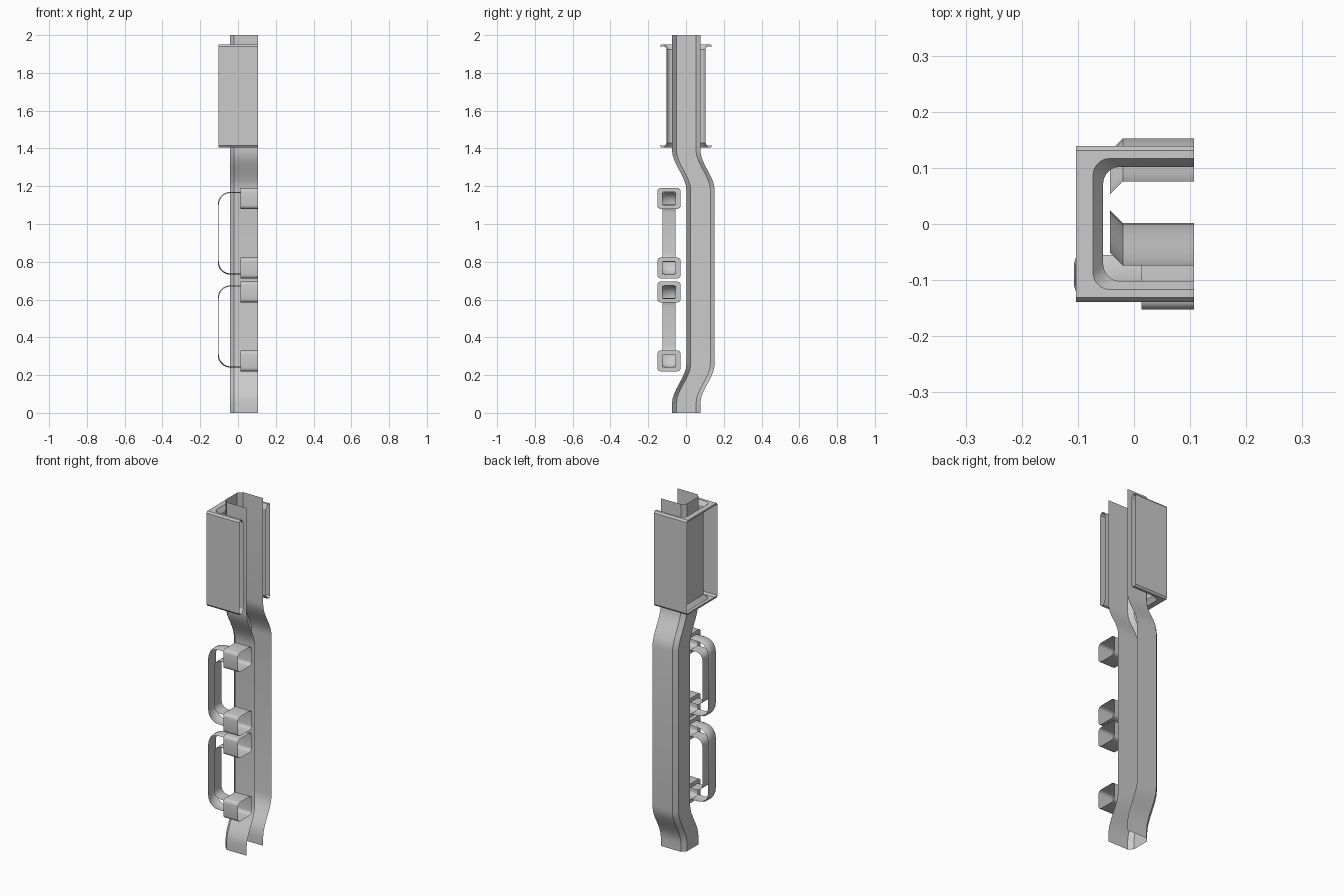
import bpy, math

if "Cube" in bpy.data.objects:
    bpy.data.objects.remove(bpy.data.objects["Cube"])

XR = 0.107  # open cut plane on the right


def c_path(x_open, xl, lo, hi, r, n=5):
    """C-shaped 2D path, open on the right, with two rounded corners."""
    pts = [(x_open, lo)]
    for cy, start in ((lo + r, 1.5), (hi - r, 1.0)):
        for i in range(n + 1):
            a = math.pi * (start - 0.5 * i / n)
            pts.append((xl + r + r * math.cos(a), cy + r * math.sin(a)))
    return pts + [(x_open, hi)]


def loft(name, rings, closed=False, flip=False, extra=()):
    """Skin consecutive rings of 3D points; extra adds index-quads."""
    n = len(rings[0])
    verts = [p for r in rings for p in r]
    faces = []
    for k in range(len(rings) - 1):
        for i in range(n if closed else n - 1):
            j = (i + 1) % n
            faces.append((k * n + i, k * n + j, (k + 1) * n + j, (k + 1) * n + i))
    faces += list(extra)
    if flip:
        faces = [f[::-1] for f in faces]
    me = bpy.data.meshes.new(name)
    me.from_pydata(verts, [], faces)
    me.validate()
    ob = bpy.data.objects.new(name, me)
    bpy.context.collection.objects.link(ob)
    bpy.ops.object.select_all(action='DESELECT')
    ob.select_set(True)
    bpy.context.view_layer.objects.active = ob
    bpy.ops.object.shade_smooth_by_angle(angle=math.radians(30))
    return ob


# Cranked pillar: chamfered channel swept along an S-bend at each end
def smooth(t):
    return t * t * (3 - 2 * t)


STEPS = 8
path = [(0, 0)]
path += [(0.05 + 0.21 * i / STEPS, 0.076 * smooth(i / STEPS)) for i in range(STEPS + 1)]
path += [(1.18 + 0.21 * i / STEPS, 0.076 * (1 - smooth(i / STEPS))) for i in range(STEPS + 1)]
path += [(2.0, 0)]
section = c_path(XR, -0.043, -0.074, 0.076, 0.023, 1)
loft("pillar", [[(x, y + off, z) for x, y in section] for z, off in path], flip=True)


# Sleeve: funnel-edged inner wall, rims, and flat front and back panels
profile = [  # left x, half depth, corner radius, z
    (-0.103, 0.139, 0.0, 1.940), (-0.103, 0.131, 0.0, 1.95),
    (-0.073, 0.117, 0.03, 1.95), (-0.055, 0.102, 0.03, 1.925),
    (-0.055, 0.102, 0.03, 1.43), (-0.073, 0.117, 0.03, 1.405),
    (-0.103, 0.131, 0.0, 1.405), (-0.103, 0.139, 0.0, 1.415)]
rings = [[(x, y, z) for x, y in c_path(XR, xl, -yo, yo, r)] for xl, yo, r, z in profile]
n = len(rings[0])
last = 7 * n
panels = [(last, last + 1, 1, 0), (last + n - 2, last + n - 1, n - 1, n - 2)]
loft("sleeve", rings, flip=True, extra=panels)


# Handles with a hollow socket at each end
def rounded_rect(x, cy, cz, hy, hz, r, n=4):
    pts = []
    for k, (sy, sz) in enumerate(((1, 1), (-1, 1), (-1, -1), (1, -1))):
        for i in range(n + 1):
            a = math.pi / 2 * (k + i / n)
            pts.append((x, cy + sy * (hy - r) + r * math.cos(a),
                        cz + sz * (hz - r) + r * math.sin(a)))
    return pts


XS, YC = 0.013, -0.09  # socket face x, handle centre y
for label, lo, hi in (("upper", 0.732, 1.17), ("lower", 0.24, 0.675)):
    outer = []
    for dy, inset in ((-0.035, 0.005), (-0.02, 0), (0.02, 0), (0.035, 0.005)):
        outer.append([(x, YC + dy, z) for x, z in
                      c_path(XS, -0.107 + inset, lo + inset, hi - inset, 0.065)])
    loft(label + "_handle_outer", outer)
    inner = [[(x, YC + dy, z) for x, z in
              c_path(XS, -0.066, lo + 0.068, hi - 0.068, 0.04)] for dy in (-0.035, 0.035)]
    loft(label + "_handle_inner", inner, flip=True)
    for end, cz in (("bottom", lo + 0.035), ("top", hi - 0.035)):
        loft(label + "_" + end + "_socket", [
            rounded_rect(XR, YC, cz, 0.062, 0.055, 0.018),
            rounded_rect(XS, YC, cz, 0.062, 0.055, 0.018),
            rounded_rect(XS, YC, cz, 0.035, 0.034, 0.006)], closed=True, flip=True)
